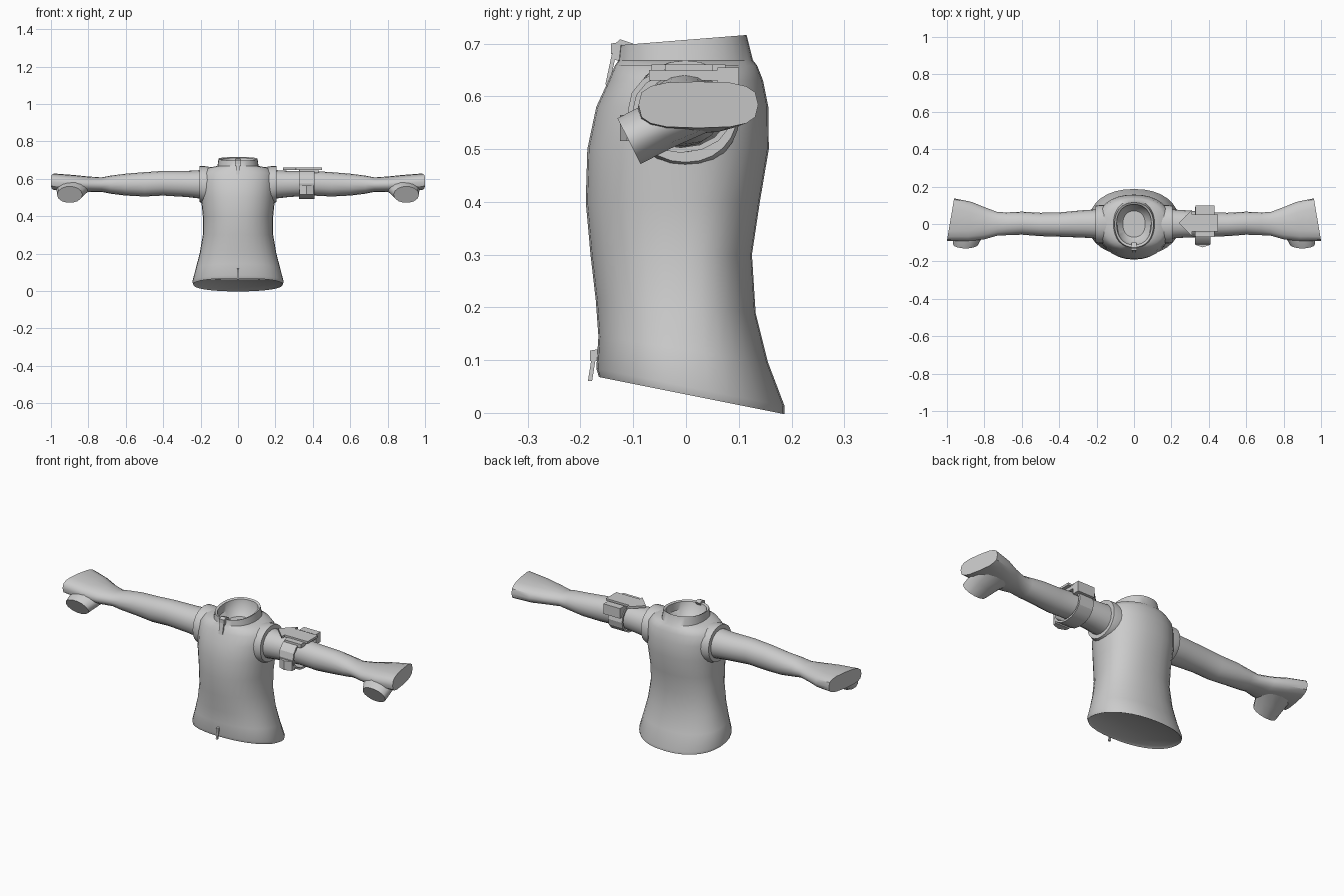
import bpy
from math import sin, cos, pi, radians
from mathutils import Vector

cube = bpy.data.objects.get("Cube")
if cube:
    bpy.data.objects.remove(cube)

fabric = bpy.data.materials.new("grey fabric")
fabric.use_nodes = True
fabric.diffuse_color = (0.6, 0.6, 0.6, 1)
fabric.node_tree.nodes["Principled BSDF"].inputs["Base Color"].default_value = (0.6, 0.6, 0.6, 1)


def make(name, verts, faces, angle=40, mirror=False):
    mesh = bpy.data.meshes.new(name)
    mesh.from_pydata(verts, [], faces)
    mesh.materials.append(fabric)
    obj = bpy.data.objects.new(name, mesh)
    bpy.context.collection.objects.link(obj)
    bpy.ops.object.select_all(action='DESELECT')
    obj.select_set(True)
    bpy.context.view_layer.objects.active = obj
    bpy.ops.object.mode_set(mode='EDIT')
    bpy.ops.mesh.select_all(action='SELECT')
    bpy.ops.mesh.normals_make_consistent(inside=False)
    bpy.ops.object.mode_set(mode='OBJECT')
    bpy.ops.object.shade_smooth_by_angle(angle=radians(angle))
    if mirror:
        obj.modifiers.new("Mirror", 'MIRROR')
    return obj


def loft(name, rings, closed=False, **options):
    """Skin a list of equal rings; cap the ends or join last to first."""
    n, count = len(rings[0]), len(rings)
    verts = [p for ring in rings for p in ring]
    faces = []
    for r in range(count if closed else count - 1):
        a, b = r * n, (r + 1) % count * n
        faces += [(a + i, a + (i + 1) % n, b + (i + 1) % n, b + i) for i in range(n)]
    if not closed:
        faces += [tuple(range(n)), tuple(range((count - 1) * n, count * n))]
    return make(name, verts, faces, **options)


def oval(n, power=1.0):
    """Unit ring; a power below one squares it off."""
    points = []
    for i in range(n):
        c, s = cos(2 * pi * i / n), sin(2 * pi * i / n)
        points.append((abs(c) ** power * (1 if c > 0 else -1),
                       abs(s) ** power * (1 if s > 0 else -1)))
    return points


def body_ring(z, tilt, half, front, back):
    ring = []
    for u, v in oval(32, 0.9):
        y = v * back if v > 0 else -v * front
        ring.append((u * half, y, z + tilt * y))
    return ring


def arm_ring(x, y0, y1, z0, z1, skew=0, n=16, power=0.95):
    ring = []
    for u, v in oval(n, power):
        y = (y0 + y1) / 2 + u * (y1 - y0) / 2
        ring.append((x - skew * y, y, (z0 + z1) / 2 + v * (z1 - z0) / 2))
    return ring


def prism(name, outline, axis, low, high):
    """Extrude a flat outline along the given axis."""
    def layer(d):
        return [p[:axis] + (d,) + p[axis:] for p in outline]
    return loft(name, [layer(low), layer(high)], angle=20)


# Body with a tilted hem, narrow waist, shoulders and a hollow collar
loft("torso", [body_ring(*r) for r in (
    (0.045, -0.2, 0.225, -0.15, 0.17),
    (0.035, -0.2, 0.24, -0.165, 0.187),
    (0.05, -0.2, 0.244, -0.17, 0.187),
    (0.12, -0.15, 0.226, -0.166, 0.155),
    (0.2, -0.08, 0.205, -0.171, 0.132),
    (0.3, 0, 0.188, -0.181, 0.125),
    (0.4, 0, 0.188, -0.19, 0.14),
    (0.5, 0, 0.198, -0.187, 0.157),
    (0.58, 0, 0.2, -0.17, 0.156),
    (0.63, 0, 0.195, -0.147, 0.146),
    (0.658, 0, 0.165, -0.135, 0.135),
    (0.668, 0, 0.11, -0.128, 0.127),
    (0.707, 0.08, 0.104, -0.125, 0.115),
    (0.702, 0.08, 0.093, -0.112, 0.105),
    (0.66, 0.04, 0.09, -0.1, 0.1),
    (0.63, 0, 0.06, -0.07, 0.07))])

# Raised bands where the sleeves join
loft("armhole_band", [arm_ring(*r, n=24) for r in (
    (0.11, -0.1, 0.1, 0.47, 0.655),
    (0.18, -0.105, 0.102, 0.465, 0.668),
    (0.205, -0.1, 0.098, 0.475, 0.668),
    (0.205, -0.085, 0.085, 0.49, 0.655))], mirror=True)

# Sleeves flaring into flat slanted cuffs
loft("sleeve", [arm_ring(*r) for r in (
    (0.17, -0.08, 0.08, 0.49, 0.648),
    (0.27, -0.073, 0.074, 0.502, 0.642),
    (0.4, -0.068, 0.062, 0.51, 0.642),
    (0.5, -0.065, 0.06, 0.505, 0.635),
    (0.6, -0.057, 0.066, 0.51, 0.627),
    (0.68, -0.06, 0.062, 0.52, 0.617),
    (0.73, -0.062, 0.064, 0.53, 0.607),
    (0.8, -0.082, 0.09, 0.528, 0.612),
    (0.88, -0.092, 0.118, 0.53, 0.62, 0.1, 16, 0.8),
    (0.985, -0.09, 0.137, 0.54, 0.628, 0.17, 16, 0.65))], mirror=True)

# Thumb openings pointing forward and down from each cuff
across, upward = Vector((1, 0, 0)), Vector((0, -0.45, 0.89))
thumb = []
for x, y, z, w, h in ((0.86, 0.03, 0.57, 0.11, 0.04),
                      (0.885, -0.05, 0.545, 0.085, 0.05),
                      (0.9, -0.108, 0.515, 0.068, 0.05)):
    thumb.append([tuple(Vector((x, y, z)) + across * u * w + upward * v * h)
                  for u, v in oval(14)])
loft("thumb_opening", thumb, mirror=True)

# Loose strap around the left upper arm
loft("arm_strap", [arm_ring(x, -0.1 - g, 0.08 + g, 0.503 - g, 0.645 + g, n=16)
                   for x, g in ((0.325, 0), (0.325, 0.01), (0.41, 0.01), (0.41, 0))],
     closed=True, angle=25)

# Arrow shaped plate and its base on top of the strap
prism("arrow_plate", [(0.24, 0.005), (0.31, 0.075), (0.31, 0.05), (0.45, 0.05),
                      (0.45, -0.04), (0.31, -0.04), (0.31, -0.065)], 2, 0.648, 0.66)
prism("plate_base", [(0.33, 0.085), (0.43, 0.085), (0.43, -0.07), (0.33, -0.07)],
      2, 0.63, 0.65)

# Boxes on the strap: rear clasp and pointed front tab
prism("rear_clasp", [(0.33, 0.1), (0.43, 0.1), (0.43, 0.06), (0.33, 0.06)], 2, 0.6, 0.655)
prism("front_tab", [(0.325, -0.09), (0.41, -0.09), (0.405, -0.112),
                    (0.367, -0.125), (0.33, -0.112)], 2, 0.515, 0.565)


# Zip pulls: a slider block with a hanging tapered tab
def zip_pull(name, y, z, length, lean, width):
    tab = [(y, z), (y - 0.008, z), (y - lean - 0.008, z - length), (y - lean, z - length)]
    prism(name + "_tab", tab, 0, -width, width)
    slider = [(y + 0.012, z - 0.012), (y - 0.012, z - 0.012),
              (y - 0.012, z + 0.008), (y + 0.012, z + 0.012)]
    prism(name + "_slider", slider, 0, -width * 1.3, width * 1.3)


zip_pull("collar_zip", -0.13, 0.692, 0.07, 0.015, 0.012)
zip_pull("hem_zip", -0.17, 0.11, 0.05, 0.008, 0.005)

# Raised zip strip on the collar front
prism("collar_zip_cover", [(-0.1, 0.7), (-0.125, 0.708), (-0.14, 0.695), (-0.137, 0.67),
                           (-0.12, 0.665)], 0, -0.014, 0.014)
